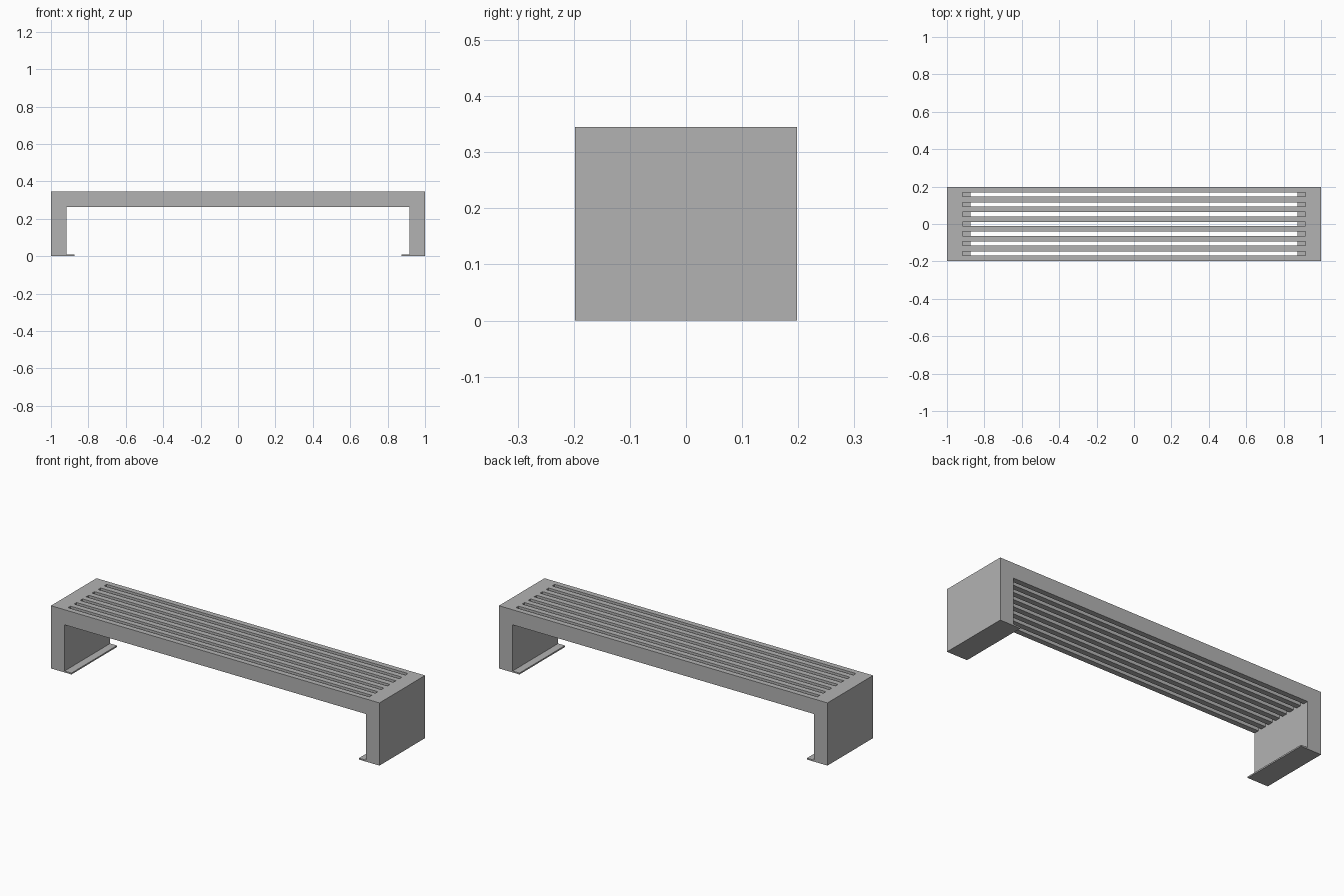
import bpy, bmesh

if "Cube" in bpy.data.objects:
    bpy.data.objects.remove(bpy.data.objects["Cube"], do_unlink=True)

HALF_DEPTH, HEIGHT = 0.198, 0.345
INNER, UNDERSIDE = 0.917, 0.262      # inner leg face and underside of the seat
LIP_END, LIP_TOP = 0.875, 0.008      # thin foot lip
SLOTS, SLOT_WIDTH, PITCH = 7, 0.022, 0.0523

grey = bpy.data.materials.new("painted_grey")
grey.use_nodes = True
colour = (0.45, 0.45, 0.45, 1)
grey.diffuse_color = colour
grey.node_tree.nodes["Principled BSDF"].inputs["Base Color"].default_value = colour


def new_object(name, bm):
    bmesh.ops.recalc_face_normals(bm, faces=bm.faces)
    mesh = bpy.data.meshes.new(name)
    bm.to_mesh(mesh)
    bm.free()
    mesh.materials.append(grey)
    obj = bpy.data.objects.new(name, mesh)
    bpy.context.collection.objects.link(obj)
    return obj


def extrude_profile(bm, points, y0, y1):
    face = bm.faces.new([bm.verts.new((x, y0, z)) for x, z in points])
    moved = bmesh.ops.extrude_face_region(bm, geom=[face])["geom"]
    verts = [v for v in moved if isinstance(v, bmesh.types.BMVert)]
    bmesh.ops.translate(bm, verts=verts, vec=(0, y1 - y0, 0))


# Bench frame: mirrored bridge profile with legs and foot lips
half = [(INNER, UNDERSIDE), (INNER, LIP_TOP), (LIP_END, LIP_TOP),
        (LIP_END, 0), (1, 0), (1, HEIGHT)]
bm = bmesh.new()
extrude_profile(bm, half + [(-x, z) for x, z in reversed(half)], -HALF_DEPTH, HALF_DEPTH)
bench = new_object("slatted_bench", bm)

# Long slots that divide the seat into slats
bm = bmesh.new()
slot = [(-INNER, 0.2), (INNER, 0.2), (INNER, 0.4), (-INNER, 0.4)]
for i in range(SLOTS):
    y = (i - (SLOTS - 1) / 2) * PITCH
    extrude_profile(bm, slot, y - SLOT_WIDTH / 2, y + SLOT_WIDTH / 2)
cutter = new_object("slot_cutter", bm)
cutter.hide_render = True
cutter.hide_viewport = True

cut = bench.modifiers.new("seat_slots", "BOOLEAN")
cut.operation = "DIFFERENCE"
cut.solver = "EXACT"
cut.object = cutter
